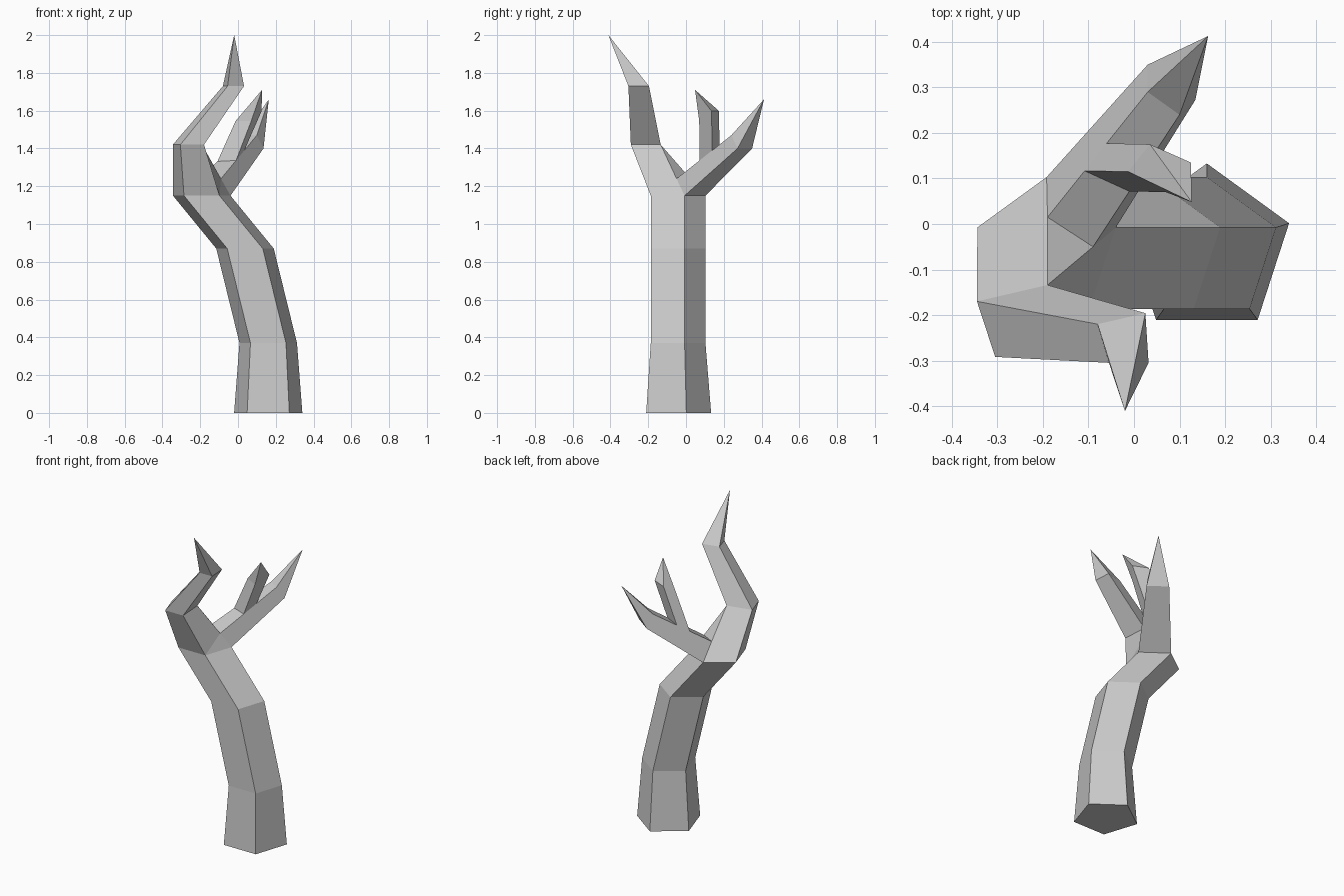
import bpy, bmesh, math
from mathutils import Vector

if "Cube" in bpy.data.objects:
    bpy.data.objects.remove(bpy.data.objects["Cube"])

bm = bmesh.new()


def ring(points):
    return [bm.verts.new(p) for p in points]


def pentagon(cx, z, r):
    angles = [math.radians(90 + 72 * k) for k in range(5)]
    return ring([(cx + r * math.cos(a), -0.057 + r * math.sin(a), z) for a in angles])


def bridge(a, b):
    n = len(a)
    for i in range(n):
        j = (i + 1) % n
        bm.faces.new((a[i], a[j], b[j], b[i]))


def spike(r, tip):
    t = bm.verts.new(tip)
    for i in range(len(r)):
        bm.faces.new((r[i], r[(i + 1) % len(r)], t))


def between(a, b, t):
    return bm.verts.new(a.co.lerp(b.co, t))


# Trunk: bent five-sided column
trunk = [pentagon(*s) for s in ((0.16, 0, 0.19), (0.16, 0.37, 0.16),
                                (0.037, 0.87, 0.16), (-0.192, 1.15, 0.16))]
bm.faces.new(trunk[0])
for a, b in zip(trunk, trunk[1:]):
    bridge(a, b)
back, left, front_l, front_r, right = trunk[-1]

# Tall front branch
elbow = ring([(-0.345, -0.17, 1.42), (-0.305, -0.292, 1.42),
              (-0.18, -0.292, 1.42), (-0.19, -0.134, 1.42)])
wrist = ring([(-0.08, -0.22, 1.73), (-0.055, -0.305, 1.73),
              (0.032, -0.305, 1.73), (0.025, -0.196, 1.73)])
bridge(elbow, wrist)
spike(wrist, (-0.02, -0.411, 2.0))

# Fork where the two main branches part
crotch_l, crotch_r = ring([(-0.19, 0.015, 1.25), (-0.09, -0.05, 1.24)])
A, B, C, D = elbow
for f in ((left, front_l, B, A), (front_l, front_r, C, B),
          (front_r, right, crotch_r), (front_r, crotch_r, D, C),
          (crotch_r, crotch_l, D), (back, left, A, D, crotch_l)):
    bm.faces.new(f)

# Rear branch, with the twig's footprint cut into its top face
low_l, low_r, top_r, top_l = ring([(0.03, 0.35, 1.40), (0.135, 0.273, 1.40),
                                   (0.10, 0.24, 1.47), (0.03, 0.29, 1.47)])
spike([low_l, low_r, top_r, top_l], (0.163, 0.413, 1.66))
n_l, f_l = between(crotch_l, top_l, 0.37), between(crotch_l, top_l, 0.59)
n_r, f_r = between(crotch_r, top_r, 0.42), between(crotch_r, top_r, 0.65)
for f in ((back, right, low_r, low_l),
          (right, crotch_r, n_r, f_r, top_r, low_r),
          (back, low_l, top_l, f_l, n_l, crotch_l),
          (crotch_l, crotch_r, n_r, n_l), (f_l, f_r, top_r, top_l)):
    bm.faces.new(f)

# Small twig
twig = ring([(-0.013, 0.115, 1.545), (0.07, 0.07, 1.545),
             (0.125, 0.135, 1.598), (0.035, 0.175, 1.598)])
bridge([n_l, n_r, f_r, f_l], twig)
spike(twig, (0.127, 0.048, 1.71))

bmesh.ops.recalc_face_normals(bm, faces=bm.faces[:])
mesh = bpy.data.meshes.new("bare_tree")
bm.to_mesh(mesh)
bm.free()
bpy.context.collection.objects.link(bpy.data.objects.new("bare_tree", mesh))
